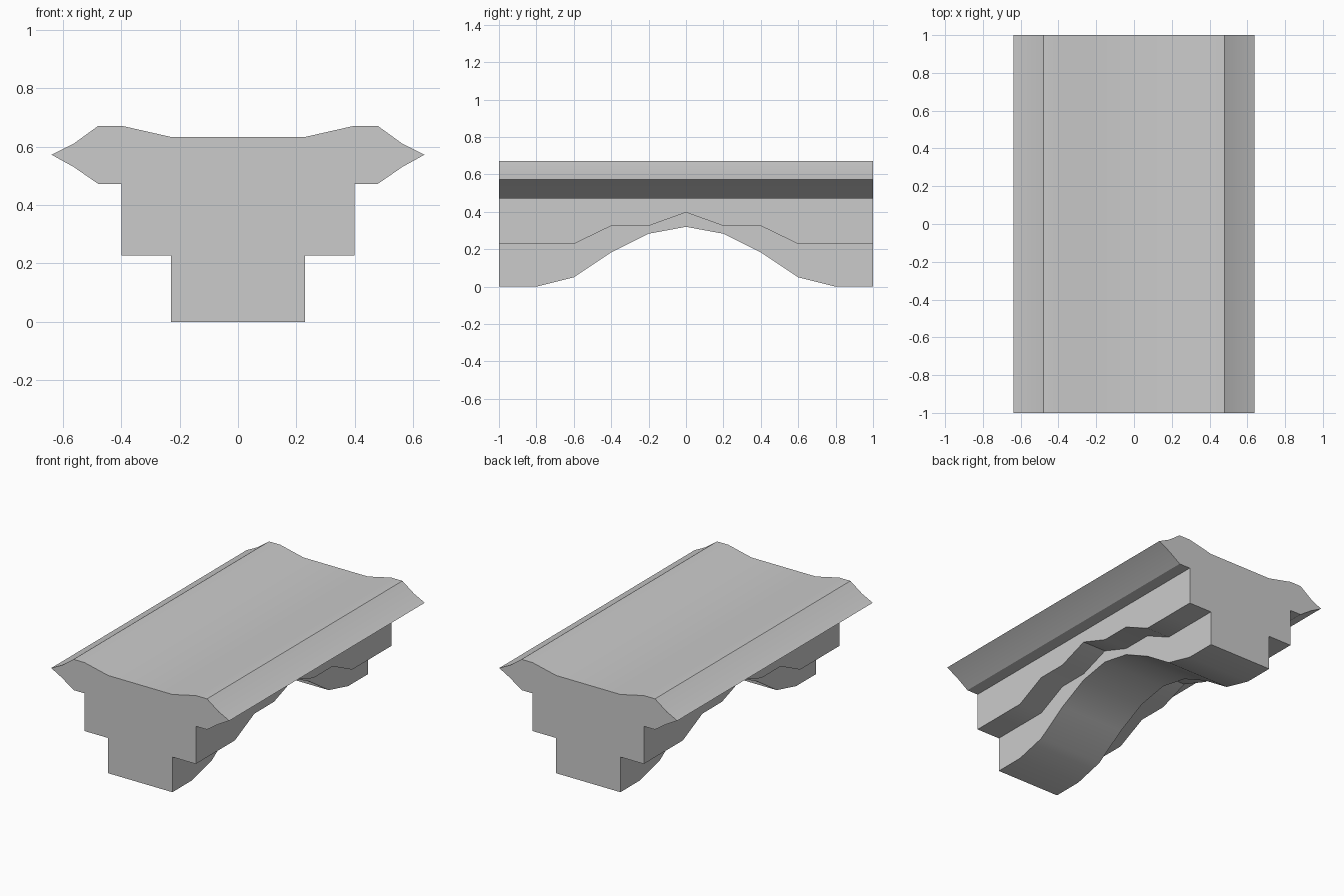
import bpy, bmesh

if "Cube" in bpy.data.objects:
    bpy.data.objects.remove(bpy.data.objects["Cube"])

# Right half of the cornice cross-section (x, z), from top centre side down to the ledge
TOP_HALF = [(0.23, 0.633), (0.398, 0.671), (0.478, 0.671), (0.562, 0.61), (0.638, 0.572),
            (0.562, 0.53), (0.478, 0.472), (0.398, 0.472)]
LEDGE_X, BASE_X = 0.398, 0.23

# Underside heights from the middle of the span outwards, every 0.2 units
ARCH = [0.32, 0.283, 0.183, 0.05, 0.0, 0.0]
LEDGE = [0.397, 0.325, 0.325, 0.228, 0.228, 0.228]


def section(i):
    """Closed cross-section at station i (-5..5) along the length."""
    k = abs(i)
    half = TOP_HALF + [(LEDGE_X, LEDGE[k]), (BASE_X, LEDGE[k]), (BASE_X, ARCH[k])]
    return half + [(-x, z) for x, z in reversed(half)]


bm = bmesh.new()

# Loft the cross-sections along y
rings = [[bm.verts.new((x, i * 0.2, z)) for x, z in section(i)] for i in range(-5, 6)]
for a, b in zip(rings, rings[1:]):
    n = len(a)
    for j in range(n):
        bm.faces.new((a[j], a[(j + 1) % n], b[(j + 1) % n], b[j]))

# Flat ends
bm.faces.new(rings[0])
bm.faces.new(rings[-1])
bmesh.ops.recalc_face_normals(bm, faces=bm.faces[:])

mesh = bpy.data.meshes.new("arched_cornice")
bm.to_mesh(mesh)
bm.free()
cornice = bpy.data.objects.new("arched_cornice", mesh)
bpy.context.collection.objects.link(cornice)

# Soft shading along the curves, crisp steps and ends
bpy.context.view_layer.objects.active = cornice
cornice.select_set(True)
bpy.ops.object.shade_smooth_by_angle(angle=0.5236)
